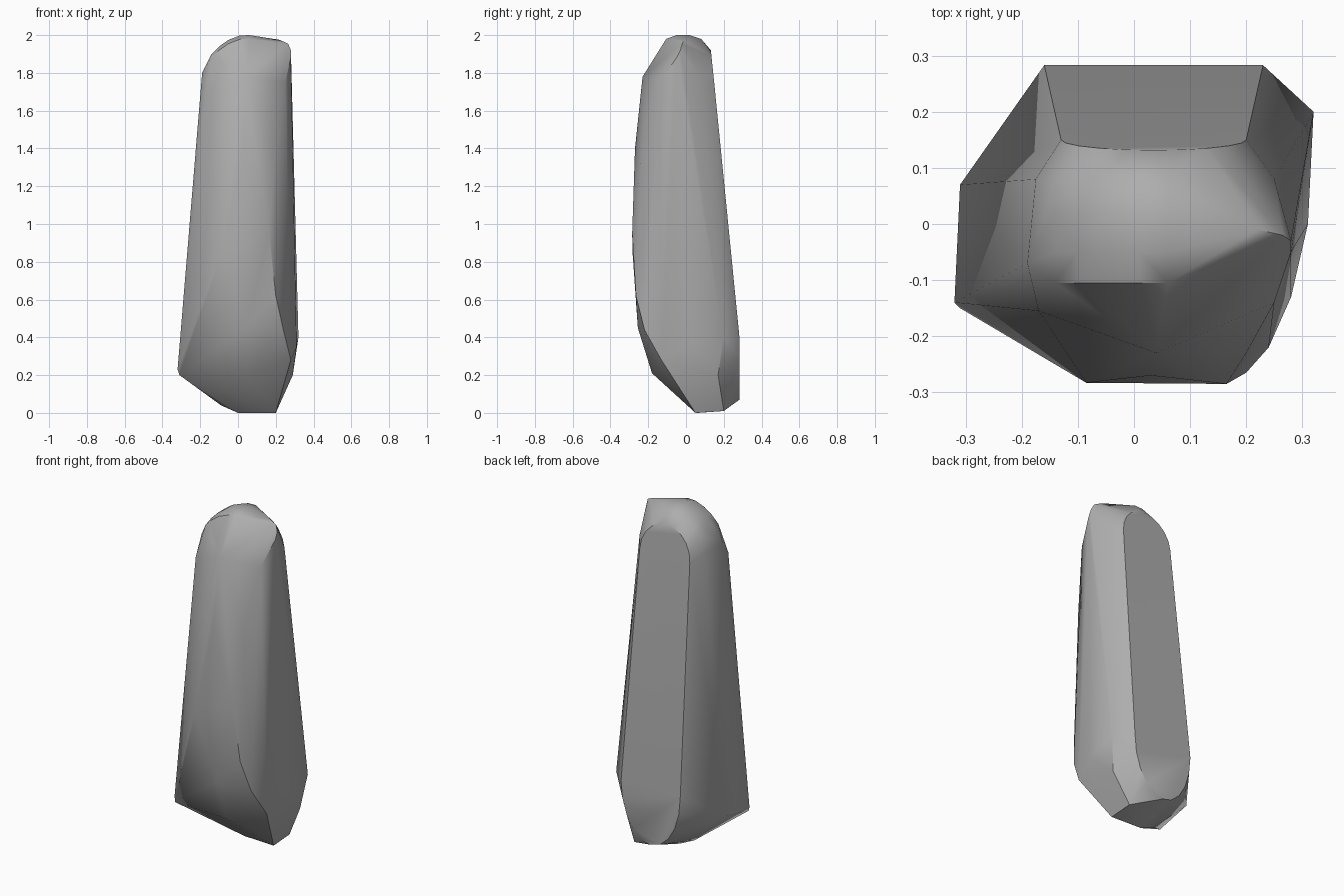
import bpy
import bmesh
import math
from mathutils import Vector

cube = bpy.data.objects.get("Cube")
if cube:
    bpy.data.objects.remove(cube, do_unlink=True)

# Stone colour
stone = bpy.data.materials.new("stone_grey")
stone.use_nodes = True
grey = (0.42, 0.42, 0.42, 1)
stone.diffuse_color = grey
shader = next(n for n in stone.node_tree.nodes if n.type == 'BSDF_PRINCIPLED')
shader.inputs["Base Color"].default_value = grey
shader.inputs["Roughness"].default_value = 0.9

# Blunt foot and the flared corners above it
foot = [(0.2, 0.05, 0), (0.2, 0.2, 0.01), (0, 0.06, 0), (-0.09, 0.05, 0.04),
        (-0.32, -0.14, 0.23), (-0.31, -0.15, 0.2), (-0.31, 0.07, 0.25),
        (0.05, -0.18, 0.21), (0.32, 0.2, 0.4), (0.31, 0, 0.35), (0.29, 0.17, 0.2)]
# Bulging front and its curved right-hand edge
front = [(-0.085, -0.283, 0.85), (0.04, -0.255, 0.45), (0.165, -0.285, 0.95),
         (0.2, -0.265, 0.62), (0.24, -0.22, 0.44), (0.28, -0.13, 0.28),
         (0.03, -0.27, 1.4), (0.04, -0.23, 1.78), (0.2, -0.23, 1.4),
         (0.25, -0.14, 1.75)]
# Narrow shoulders and crown
crown = [(-0.17, -0.155, 1.7), (-0.19, -0.07, 1.8), (-0.175, 0.08, 1.78),
         (0.28, -0.05, 1.88), (0.28, -0.03, 1.92), (0.265, -0.02, 1.955),
         (0.22, -0.01, 1.975), (0.25, 0.08, 1.78)]
for x, z in [(-0.14, 1.9), (-0.1, 1.94), (-0.05, 1.975), (0.01, 1.998), (0.06, 2)]:
    crown += [(x, -0.05, z), (x, 0.02, z), (x, 0.08, z - 0.02)]
    crown.append((x, -0.105, z - 0.02))


# Rounded end of the flat back face, lying on the leaning back plane
def back_end(cx, cz, rx, rz, steps=10):
    ring = []
    for i in range(steps + 1):
        a = math.pi * i / steps
        z = cz + rz * math.sin(a)
        y = min(0.283, 0.283 - (z - 0.45) * 0.103)
        ring.append((cx + rx * math.cos(a), y, z))
    return ring


back = back_end(0.035, 1.74, 0.165, 0.18) + back_end(0.035, 0.4, 0.195, -0.33)

# Join the corners into one chiselled standing stone
bm = bmesh.new()
for p in foot + front + crown + back:
    bm.verts.new(Vector(p))
hull = bmesh.ops.convex_hull(bm, input=bm.verts)
loose = [v for v in bm.verts if not v.link_faces]
bmesh.ops.delete(bm, geom=loose, context='VERTS')
bmesh.ops.dissolve_limit(bm, angle_limit=math.radians(2), verts=bm.verts, edges=bm.edges)
bmesh.ops.recalc_face_normals(bm, faces=bm.faces)
mesh = bpy.data.meshes.new("standing_stone")
bm.to_mesh(mesh)
bm.free()
mesh.materials.append(stone)
obj = bpy.data.objects.new("standing_stone", mesh)
bpy.context.collection.objects.link(obj)

# Smooth the gentle facets and keep the hard edges
bpy.ops.object.select_all(action='DESELECT')
obj.select_set(True)
bpy.context.view_layer.objects.active = obj
bpy.ops.object.shade_smooth_by_angle(angle=math.radians(35))
